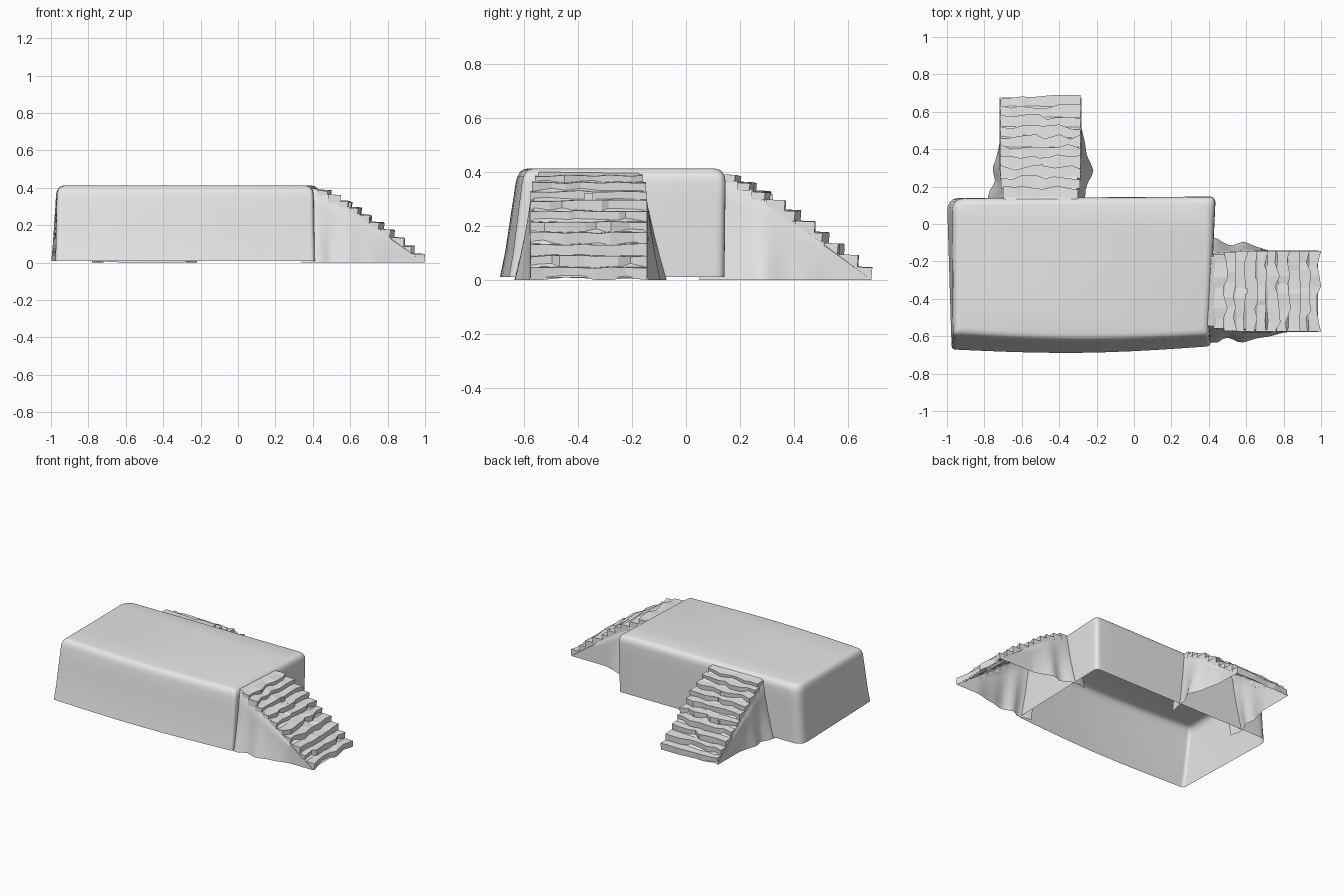
import bpy, bmesh, math, random
from mathutils import Vector, Matrix

if "Cube" in bpy.data.objects:
    bpy.data.objects.remove(bpy.data.objects["Cube"])

random.seed(4)
stone = bpy.data.materials.new("stone_grey")
stone.diffuse_color = (0.8, 0.8, 0.8, 1)
stone.use_nodes = True
stone.node_tree.nodes["Principled BSDF"].inputs["Base Color"].default_value = stone.diffuse_color


def make(name, verts, faces, matrix=None, angle=None):
    me = bpy.data.meshes.new(name)
    me.from_pydata(verts, [], faces)
    bm = bmesh.new()
    bm.from_mesh(me)
    bmesh.ops.remove_doubles(bm, verts=bm.verts, dist=1e-5)
    bmesh.ops.recalc_face_normals(bm, faces=bm.faces)
    bm.to_mesh(me)
    bm.free()
    me.materials.append(stone)
    ob = bpy.data.objects.new(name, me)
    bpy.context.collection.objects.link(ob)
    if matrix:
        ob.matrix_world = matrix
    if angle:
        bpy.ops.object.select_all(action='DESELECT')
        ob.select_set(True)
        bpy.context.view_layer.objects.active = ob
        bpy.ops.object.shade_smooth_by_angle(angle=math.radians(angle))
    return ob


def interp(table, u):
    for (a, p), (b, q) in zip(table, table[1:]):
        if u <= b:
            return p + (q - p) * max(0, (u - a) / (b - a))
    return table[-1][1]


# ---- plateau: open-bottomed shell lofted from rounded rings ----
BASE = [(-0.975, -0.672), (0.41, -0.655), (0.43, 0.142), (-1.0, 0.14)]
TOP = [(-0.968, -0.60), (0.402, -0.605), (0.437, 0.147), (-0.972, 0.138)]
SIGN = [(1, 1), (-1, 1), (-1, -1), (1, -1)]
RADII = [0.025, 0.025, 0.035, 0.075]


def ring(z, t, inset):
    c = [Vector(a).lerp(Vector(b), t) + Vector(s) * inset
         for a, b, s in zip(BASE, TOP, SIGN)]
    pts = []
    for i, p in enumerate(c):
        a = p + (c[i - 1] - p).normalized() * RADII[i]
        b = p + (c[(i + 1) % 4] - p).normalized() * RADII[i]
        for k in range(7):                       # rounded corner
            s = k / 6
            pts.append(a * (1 - s) ** 2 + p * 2 * s * (1 - s) + b * s * s)
        n = c[(i + 1) % 4]
        e = n + (p - n).normalized() * RADII[(i + 1) % 4]
        for k in range(1, 10):                   # edge, front one bulges
            s = k / 10
            q = b.lerp(e, s)
            if i == 0:
                q.y -= 0.025 * math.sin(math.pi * s)
            pts.append(q)
    return [(q.x, q.y, z) for q in pts]


levels = [(0.01, 0, 0), (0.1, 0.3, 0), (0.2, 0.55, 0), (0.3, 0.8, 0), (0.36, 0.95, 0),
          (0.382, 1, 0.003), (0.398, 1, 0.011), (0.407, 1, 0.022), (0.412, 1, 0.04)]
verts, faces = [], []
for lv in levels:
    verts += ring(*lv)
n = len(verts) // len(levels)
for r in range(len(levels) - 1):
    for i in range(n):
        j = (i + 1) % n
        faces.append((r * n + i, r * n + j, r * n + n + j, r * n + n + i))
faces.append(tuple(range((len(levels) - 1) * n, len(levels) * n)))
make("plateau", verts, faces, angle=40)

# ---- stairways: local u runs downhill, w runs across ----
SLOPE = [(-0.06, 0.402), (0.02, 0.398), (0.12, 0.35), (0.25, 0.268),
         (0.4, 0.158), (0.5, 0.08), (0.6, 0.0)]
HALF = 0.215


def ramp(name, mat, length, flare_pos, flare_neg):
    # sloping bed with skirts that spread toward the ground
    k = 0.6 / length
    rows, nu = [], 24
    for i in range(nu + 1):
        u = -0.05 + (length + 0.04) * i / nu
        z = interp(SLOPE, u * k)
        half = HALF - 0.02 * max(0, 1 - u / 0.2)

        def side(flare, sg):
            f = interp(flare, u) * (1 + 0.1 * math.sin(u * 40))
            out = []
            for s in (1, 0.75, 0.5, 0.25, 0.08):
                out.append((u, sg * (half + 0.003 + f * s ** 1.3), z * (1 - s) * 0.98))
            return out + [(u, sg * (half - 0.012), z)]
        rows.append(side(flare_neg, -1) + side(flare_pos, 1)[::-1])
    m = len(rows[0])
    fs = [(i * m + j, i * m + j + 1, i * m + m + j + 1, i * m + m + j)
          for i in range(nu) for j in range(m - 1)]
    make(name, [v for r in rows for v in r], fs, mat, 50)


def steps(name, mat, length, count=10):
    # worn treads with jagged front edges
    k = 0.6 / length
    verts, faces = [], []
    first, m = 0.045, 8
    d = (length - first) / count
    for s in range(count):
        u0 = first + s * d
        z0 = interp(SLOPE, u0 * k) + 0.003
        half = HALF - 0.025 * max(0, 1 - u0 / 0.12)
        b = len(verts)
        for i in range(m):
            w = -half + 2 * half * i / (m - 1)
            if 0 < i < m - 1:
                w += random.uniform(-0.02, 0.02)
            uf = min(u0 + d + random.uniform(-0.018, 0.012), length + 0.005)
            zt = z0 + random.uniform(-0.004, 0.003)
            zb = max(0.0, interp(SLOPE, uf * k) - 0.006)
            verts += [(u0 - 0.01, w, zt), (uf, w, zt - 0.003), (uf - 0.004, w, zb),
                      (u0 - 0.01, w, max(0.0, zb - 0.002))]
        for i in range(m - 1):
            p, q = b + i * 4, b + i * 4 + 4
            faces += [(p, p + 1, q + 1, q), (p + 1, p + 2, q + 2, q + 1)]
        e = b + 4 * (m - 1)
        faces += [(b, b + 1, b + 2, b + 3), (e, e + 1, e + 2, e + 3)]
    make(name, verts, faces, mat)


def rubble(name, mat, length):
    # small loose stones on the treads
    bm = bmesh.new()
    for u, w in ((0.2, 0.0), (0.24, -0.02), (0.36, 0.08)):
        z = interp(SLOPE, u * 0.6 / length)
        m = (Matrix.Translation((u, w, z + 0.008))
             @ Matrix.Rotation(random.uniform(-0.4, 0.4), 4, 'Z')
             @ Matrix.Diagonal((0.032, 0.032, 0.025, 1)))
        bmesh.ops.create_cube(bm, size=1, matrix=m)
    me = bpy.data.meshes.new(name)
    bm.to_mesh(me)
    bm.free()
    me.materials.append(stone)
    ob = bpy.data.objects.new(name, me)
    ob.matrix_world = mat
    bpy.context.collection.objects.link(ob)


right = Matrix.Translation((0.39, -0.36, 0))
back = Matrix.Translation((-0.5, 0.10, 0)) @ Matrix.Rotation(math.pi / 2, 4, 'Z')
stairways = [
    ("right", right, 0.605,
     [(0, 0.09), (0.06, 0.07), (0.13, 0.035), (0.2, 0.045), (0.33, 0.0)],
     [(0, 0.07), (0.06, 0.065), (0.1, 0.04), (0.17, 0.055), (0.3, 0.03), (0.42, 0.0)]),
    ("back", back, 0.585,
     [(0, 0.08), (0.08, 0.065), (0.13, 0.035), (0.2, 0.035), (0.33, 0.0)],
     [(0, 0.03), (0.08, 0.035), (0.17, 0.065), (0.28, 0.03), (0.42, 0.0)]),
]
for side_name, mat, length, fp, fn in stairways:
    ramp(side_name + "_ramp", mat, length, fp, fn)
    steps(side_name + "_steps", mat, length)
    rubble(side_name + "_rubble", mat, length)
